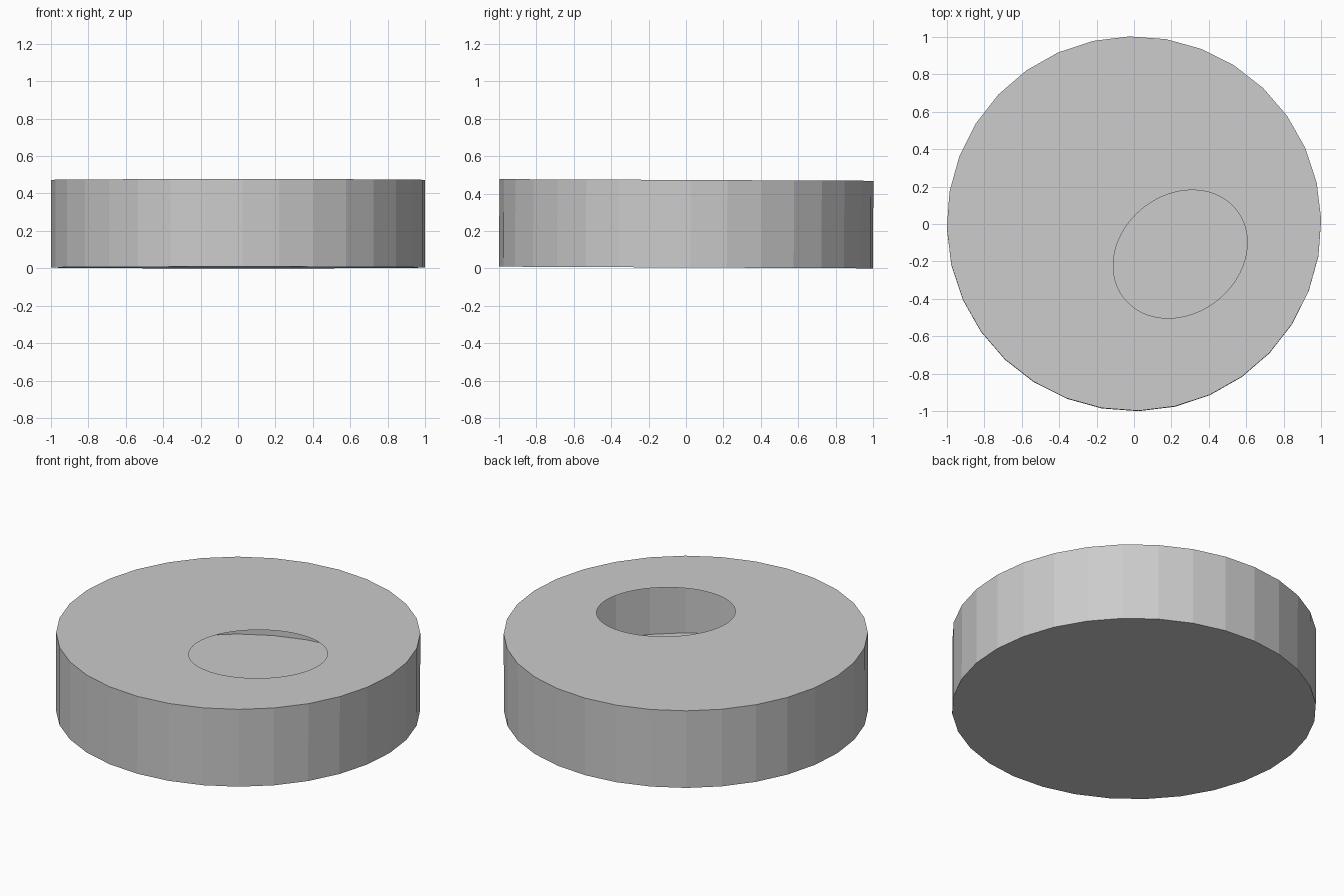
import bpy, bmesh, math
from mathutils import Matrix

if "Cube" in bpy.data.objects:
    bpy.data.objects.remove(bpy.data.objects["Cube"])

THICK = 0.468
TILT = -0.0045
SIDES = 32

bm = bmesh.new()


def ring(count, rx, ry, z, centre=(0, 0), turn=0.0, start=0.0):
    """Closed loop of edges on an ellipse; returns verts and edges."""
    c, s = math.cos(turn), math.sin(turn)
    verts = []
    for i in range(count):
        a = start + 2 * math.pi * i / count
        x, y = rx * math.cos(a), ry * math.sin(a)
        verts.append(bm.verts.new((centre[0] + x * c - y * s,
                                   centre[1] + x * s + y * c, z)))
    edges = [bm.edges.new((verts[i], verts[(i + 1) % count])) for i in range(count)]
    return verts, edges


# Thin-walled drum: base and faceted side
start = math.radians(1.4)
low, _ = ring(SIDES, 1, 1, 0, start=start)
high, rim = ring(SIDES, 1, 1, THICK, start=start)
bm.faces.new(list(reversed(low)))
for i in range(SIDES):
    j = (i + 1) % SIDES
    bm.faces.new((low[i], low[j], high[j], high[i]))

# Lid with an oval opening into the hollow inside
_, hole = ring(96, 0.381, 0.316, THICK, (0.247, -0.163), math.radians(38))
bmesh.ops.triangle_fill(bm, use_beauty=True, use_dissolve=False,
                        edges=rim + hole, normal=(0, 0, 1))
bmesh.ops.recalc_face_normals(bm, faces=bm.faces[:])

# Slight lean, resting on the ground
bm.transform(Matrix.Translation((0, 0, 0.0045)) @ Matrix.Rotation(TILT, 4, 'X'))

mesh = bpy.data.meshes.new("hollow_disc")
bm.to_mesh(mesh)
bm.free()
bpy.context.collection.objects.link(bpy.data.objects.new("hollow_disc", mesh))
